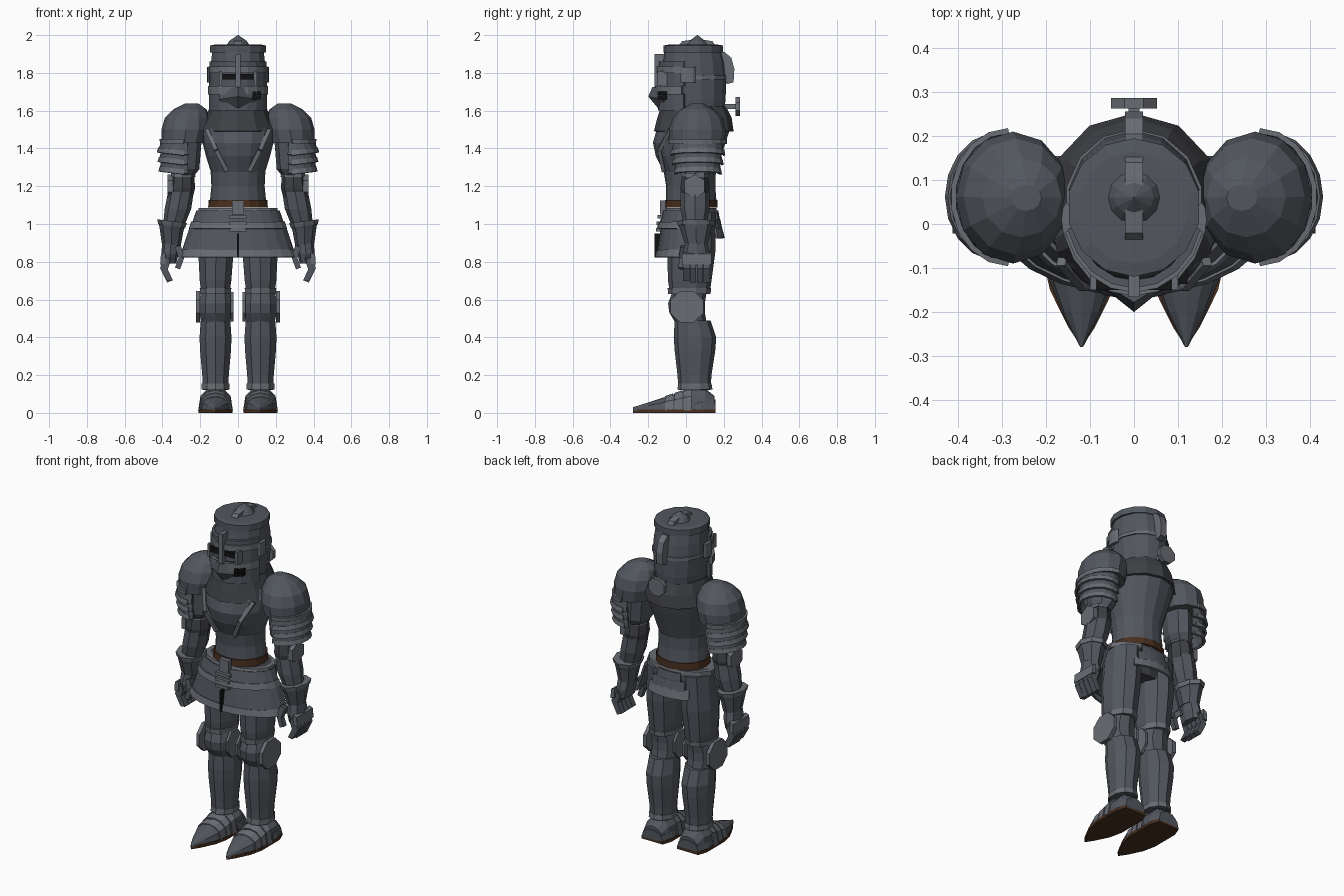
import bpy, math
from mathutils import Vector


def mat(name, c):
    m = bpy.data.materials.new(name)
    m.diffuse_color = (*c, 1)
    return m


STEEL = mat("steel", (0.085, 0.095, 0.112))
TRIM = mat("trim", (0.14, 0.15, 0.17))
DARK = mat("dark_steel", (0.05, 0.052, 0.06))
LEATHER = mat("leather", (0.065, 0.028, 0.013))
BLACK = mat("black", (0.006, 0.006, 0.006))


def make(name, verts, faces, m, mirror=False, shell=0):
    me = bpy.data.meshes.new(name)
    me.from_pydata(verts, [], faces)
    me.materials.append(m)
    o = bpy.data.objects.new(name, me)
    bpy.context.collection.objects.link(o)
    bpy.context.view_layer.objects.active = o
    bpy.ops.object.mode_set(mode='EDIT')
    bpy.ops.mesh.select_all(action='SELECT')
    bpy.ops.mesh.normals_make_consistent(inside=False)
    bpy.ops.object.mode_set(mode='OBJECT')
    if shell:
        s = o.modifiers.new("thickness", 'SOLIDIFY')
        s.thickness, s.offset = shell, 0
    if mirror:
        o.modifiers.new("mirror", 'MIRROR')
    return o


def loft(name, rings, m=STEEL, n=12, mirror=False, arc=None, shell=0, slope=0):
    """Rings are (z, front y, back y, half width, centre x); angle 0 faces front, 90 faces +x."""
    full = arc is None
    a0, a1 = arc or (0, 360)
    k = n if full else n + 1
    v, f = [], []
    for z, fr, bk, rx, *cx in rings:
        x = cx[0] if cx else 0
        for i in range(k):
            a = math.radians(a0 + (a1 - a0) * i / n)
            dx = rx * math.sin(a)
            v.append((x + dx, (fr + bk) / 2 - (bk - fr) / 2 * math.cos(a), z + slope * dx))
    for r in range(len(rings) - 1):
        for i in range(n):
            j = (i + 1) % k
            f.append((r * k + i, r * k + j, (r + 1) * k + j, (r + 1) * k + i))
    if full and not shell:
        f += [tuple(range(k))[::-1], tuple(range(len(v) - k, len(v)))]
    return make(name, v, f, m, mirror, shell)


def prism(name, pts, axis, lo, hi, m=STEEL, mirror=False):
    """Polygon given in the other two axes, extruded from lo to hi along axis."""
    put = {'x': lambda p, d: (d, *p), 'y': lambda p, d: (p[0], d, p[1]), 'z': lambda p, d: (*p, d)}[axis]
    n = len(pts)
    v = [put(p, d) for d in (lo, hi) for p in pts]
    f = [tuple(range(n)), tuple(range(n, 2 * n))]
    f += [(i, (i + 1) % n, n + (i + 1) % n, n + i) for i in range(n)]
    return make(name, v, f, m, mirror)


def box(name, x, y, z, m=STEEL, mirror=False):
    return prism(name, [(x[0], y[0]), (x[1], y[0]), (x[1], y[1]), (x[0], y[1])], 'z', *z, m, mirror)


def bar(name, p, q, w, d, m=TRIM, mirror=False):
    """Flat strip from p to q, w wide and d deep."""
    p, q = Vector(p), Vector(q)
    t = (q - p).normalized()
    s = t.cross(Vector((0, 1, 0)) if abs(t.y) < .9 else Vector((0, 0, 1))).normalized()
    u = t.cross(s)
    v = [c + s * a * w / 2 + u * b * d / 2 for c in (p, q) for a, b in ((-1, -1), (1, -1), (1, 1), (-1, 1))]
    f = [(0, 1, 2, 3), (4, 5, 6, 7)] + [(i, (i + 1) % 4, 4 + (i + 1) % 4, 4 + i) for i in range(4)]
    return make(name, v, f, m, mirror)


def ngon(cx, cy, rx, ry, n=8):
    return [(cx + rx * math.cos(math.tau * (i + .5) / n), cy + ry * math.sin(math.tau * (i + .5) / n)) for i in range(n)]


def arch(name, stations, cx, m=STEEL):
    """Half-round tunnel along y; stations are (y, half width, height)."""
    k = 7
    v = [(cx + w * math.cos(math.pi * i / 6), y, .012 + (h - .012) * math.sin(math.pi * i / 6) ** .7)
         for y, w, h in stations for i in range(k)]
    f = [(r * k + i, r * k + (i + 1) % k, (r + 1) * k + (i + 1) % k, (r + 1) * k + i)
         for r in range(len(stations) - 1) for i in range(k)]
    f += [tuple(range(k)), tuple(range(len(v) - k, len(v)))]
    return make(name, v, f, m, True)


# Helmet skull, rim, finial and crown strap
loft("helmet", [(1.58, -.115, .2, .13), (1.66, -.125, .21, .142), (1.78, -.13, .212, .152),
                (1.85, -.125, .205, .147), (1.91, -.115, .19, .14)], n=14)
loft("helmet_rim", [(1.908, -.12, .195, .152), (1.945, -.12, .195, .152), (1.95, -.09, .165, .125)], n=14)
loft("finial", [(1.948, 0, .12, .06), (1.97, .02, .1, .045), (2.0, .058, .062, .002)], n=12)
prism("crown_strap", [(-.04, 1.945), (.155, 1.945), (.14, 1.968), (.06, 1.98), (-.02, 1.968)], 'x', -.02, .02, TRIM)
# Visor plates, eye slits and snout
front = (-75, 75)
for nm, z0, z1, g, m in (("brow_plate", 1.8, 1.835, .022, TRIM), ("forehead_plate", 1.83, 1.86, .012, STEEL),
                         ("cheek_plate", 1.685, 1.73, .03, TRIM), ("chin_plate", 1.6, 1.69, .014, STEEL)):
    loft(nm, [(z0, -.125 - g, .21, .142 + g / 2), (z1, -.125 - g, .21, .142 + g / 2)], m, 8, arc=front, shell=.018)
loft("eye_shadow", [(1.73, -.136, .21, .153), (1.8, -.136, .21, .153)], STEEL, 8, arc=front, shell=.01)
prism("eye_slit", [(.012, 1.765), (.085, 1.765), (.085, 1.795), (.012, 1.795)], 'y', -.15, -.11, BLACK, True)
box("nasal_bar", (-.013, .013), (-.166, -.11), (1.72, 1.9), TRIM)
box("visor_side_frame", (.085, .1), (-.15, -.09), (1.73, 1.81), TRIM, True)
make("snout", [(-.095, -.12, 1.72), (0, -.178, 1.725), (.095, -.12, 1.72), (-.1, -.12, 1.66), (0, -.2, 1.675),
               (.1, -.12, 1.66), (-.07, -.1, 1.61), (0, -.15, 1.615), (.07, -.1, 1.61)],
     [(0, 1, 4, 3), (1, 2, 5, 4), (3, 4, 7, 6), (4, 5, 8, 7), (2, 1, 0), (6, 7, 8), (0, 3, 6, 8, 5, 2)], STEEL)
for i in range(2):
    for j in range(2):
        box("breath_hole", (.078 + i * .024, .097 + i * .024), (-.15 + i * .014, -.1), (1.66 + j * .023, 1.679 + j * .023), BLACK)
loft("visor_pivot", [(1.75, -.03, .05, .012, .153), (1.83, -.03, .05, .012, .153)], TRIM, 8, True)
loft("temple_band", [(1.765, -.12, .216, .157), (1.785, -.12, .216, .157)], TRIM, 14)
# Back crest and round nape guard on its stem
prism("back_crest", [(.17, 1.91), (.205, 1.91), (.24, 1.88), (.256, 1.82), (.252, 1.75), (.215, 1.74), (.2, 1.8)],
      'x', -.02, .02, TRIM)
box("rondel_stem", (-.012, .012), (.19, .265), (1.61, 1.635), TRIM)
prism("rondel_disc", ngon(0, 1.622, .057, .055), 'y', .262, .286, TRIM)

# Torso, collar and breast strips
loft("cuirass", [(1.1, -.095, .155, .14), (1.2, -.1, .15, .135), (1.27, -.115, .155, .142), (1.36, -.16, .185, .17),
                 (1.43, -.175, .21, .188), (1.5, -.155, .232, .2), (1.56, -.12, .21, .17)], n=16)
loft("waist_plate", [(1.11, -.105, .162, .15), (1.2, -.105, .155, .141), (1.275, -.118, .158, .145)], n=16)
loft("collar", [(1.49, -.163, .245, .195), (1.56, -.145, .235, .165), (1.62, -.125, .205, .142)], DARK, 12, shell=.014)
strip = [(.165, -.085, 1.5), (.115, -.142, 1.39), (.06, -.118, 1.28)]
for a, b in zip(strip, strip[1:]):
    bar("breast_strip", a, b, .022, .02, TRIM, True)
loft("belt", [(1.088, -.115, .168, .158), (1.128, -.112, .166, .155)], LEATHER, 16)

# Hips, front skirt tiers, split and buckles
loft("pelvis", [(.92, -.08, .13, .17), (1.0, -.09, .145, .19), (1.085, -.1, .155, .19)], DARK, 14)
loft("hip_flange", [(1.055, -.12, .165, .215), (1.085, -.11, .16, .215)], TRIM, 14)
skirt = (-97, 97)
for nm, rings, m in (
        ("upper_skirt", [(1.07, -.115, .16, .215), (.985, -.138, .18, .245)], STEEL),
        ("upper_skirt_trim", [(1.01, -.14, .18, .243), (.975, -.147, .185, .255)], TRIM),
        ("lower_skirt", [(.99, -.125, .18, .248), (.85, -.145, .19, .295)], STEEL),
        ("lower_skirt_trim", [(.862, -.149, .19, .295), (.824, -.156, .195, .312)], TRIM)):
    loft(nm, rings, m, 12, arc=skirt, shell=.014)
prism("skirt_split", [(-.006, .823), (.006, .823), (.006, .95), (-.006, .95)], 'y', -.168, -.12, BLACK)
box("belt_buckle", (-.032, .032), (-.137, -.1), (1.05, 1.125), TRIM)
for i in range(3):
    box("skirt_strap", (-.045, .045), (-.152 - i * .003, -.11), (1.03 - i * .035, 1.048 - i * .035), TRIM)
# Rear flared lames
for i in range(3):
    loft("rear_lame", [(1.07 - i * .045, -.1, .165 + i * .01, .2), (1.015 - i * .045, -.1, .175 + i * .012, .21)],
         TRIM if i == 2 else STEEL, 6, arc=(180 - 22 - i * 9, 180 + 22 + i * 9), shell=.012)

# Legs
X = .119
loft("thigh", [(.63, -.085, .125, .077, X), (.7, -.095, .135, .088, X), (.85, -.1, .155, .098, .117),
               (1.06, -.09, .16, .094, .11)], n=10, mirror=True)
loft("thigh_edge", [(.63, -.095, .13, .085, X), (.66, -.097, .133, .088, X)], TRIM, 10, True)
loft("knee_cap", [(.475, -.055, .11, .078, X), (.53, -.088, .1, .09, X), (.58, -.095, .1, .092, X), (.645, -.07, .11, .08, X)],
     n=10, mirror=True)
prism("knee_wing", ngon(.005, .562, .095, .09), 'x', .2, .222, TRIM, True)
prism("inner_knee_plate", ngon(.005, .562, .07, .085), 'x', .025, .04, TRIM, True)
loft("greave", [(.12, -.04, .13, .07, X), (.2, -.045, .135, .074, X), (.33, -.06, .155, .086, X),
                (.4, -.065, .16, .089, X), (.49, -.06, .13, .082, X)], n=10, mirror=True)
loft("ankle_ring", [(.125, -.045, .14, .077, X), (.155, -.042, .135, .077, X)], TRIM, 10, True)

# Pointed armoured shoes
arch("shoe", [(.15, .066, .09), (.1, .082, .13), (0, .084, .125), (-.06, .084, .1), (-.13, .074, .078),
              (-.2, .046, .055), (-.28, .003, .03)], X)
for y, w, h in ((0, .092, .13), (-.05, .09, .112), (-.1, .084, .095)):
    arch("shoe_lame", [(y + .03, w, h + .008), (y - .01, w - .001, h - .006)], X, TRIM)
arch("heel_band", [(.155, .07, .07), (.08, .09, .085), (.05, .09, .07)], X)
prism("sole", [(X + s * w, y) for s, ys in ((1, ((.07, .155), (.09, .1), (.09, -.07), (.072, -.15), (.03, -.235))),
                                           (-1, ((0, -.28), (.03, -.235), (.072, -.15), (.09, -.07), (.09, .1), (.07, .155))))
               for w, y in ys], 'z', 0, .018, LEATHER, True)

# Shoulders
loft("pauldron", [(1.43, -.085, .205, .12, .285), (1.5, -.09, .21, .13, .275), (1.56, -.07, .195, .12, .268),
                  (1.605, -.03, .15, .09, .255), (1.638, .03, .09, .035, .245)], n=12, mirror=True)
loft("pauldron_edge", [(1.425, -.088, .21, .122, .287), (1.45, -.09, .212, .126, .285)], TRIM, 9, True, (0, 180), .012)
for i in range(3):
    z = 1.43 - i * .05
    loft("shoulder_lame", [(z, -.06 + i * .005, .185 - i * .006, .098, .302), (z - .06, -.075 + i * .01, .198 - i * .009, .115 - i * .004, .303)],
         STEEL, 10, True, (-20, 200), .012, .12)
    loft("lame_trim", [(z - .04, -.075 + i * .01, .199 - i * .009, .113 - i * .004, .304), (z - .066, -.08 + i * .01, .204 - i * .009, .12 - i * .004, .304)],
         TRIM, 10, True, (-10, 190), .012, .12)

# Arms
loft("upper_arm", [(1.24, -.015, .11, .05, .295), (1.29, -.04, .14, .07, .275), (1.45, -.05, .15, .07, .262)], n=8, mirror=True)
loft("elbow", [(1.12, -.02, .11, .055, .3), (1.19, -.03, .125, .068, .295), (1.26, -.02, .115, .06, .292)], DARK, 8, True)
loft("elbow_band", [(1.25, -.027, .12, .066, .292), (1.27, -.024, .117, .064, .291)], TRIM, 8, True)
prism("elbow_wing", ngon(.045, 1.2, .062, .063, 6), 'x', .345, .372, TRIM, True)
loft("forearm", [(.96, -.005, .1, .052, .348), (1.08, -.03, .125, .07, .318), (1.17, -.03, .125, .068, .302)], n=8, mirror=True)
loft("gauntlet_cuff", [(.89, -.005, .115, .05, .353), (.97, -.03, .135, .063, .352), (1.01, -.045, .15, .074, .348)], n=8, mirror=True, slope=.12)
loft("cuff_edge", [(.99, -.043, .148, .072, .35), (1.015, -.05, .155, .079, .349)], TRIM, 8, True, slope=.12)

# Hands: back plate, curled fingers, knuckle bands and thumb
loft("hand", [(.79, -.015, .125, .035, .362), (.84, -.02, .13, .045, .36), (.91, 0, .11, .048, .354)], n=8, mirror=True)
for i in range(4):
    y = -.015 + i * .036
    prism("finger", [(.398, .82), (.412, .765), (.375, .69 + .008 * (i == 0)), (.345, .702), (.372, .76), (.35, .82)],
          'y', y, y + .033, STEEL, True)
prism("knuckle_band", [(.385, .85), (.408, .84), (.412, .785), (.385, .79)], 'y', -.022, .135, TRIM, True)
bar("thumb", (.318, -.012, .88), (.298, -.022, .82), .032, .034, STEEL, True)
bar("thumb_tip", (.298, -.022, .825), (.32, -.024, .765), .028, .03, STEEL, True)
